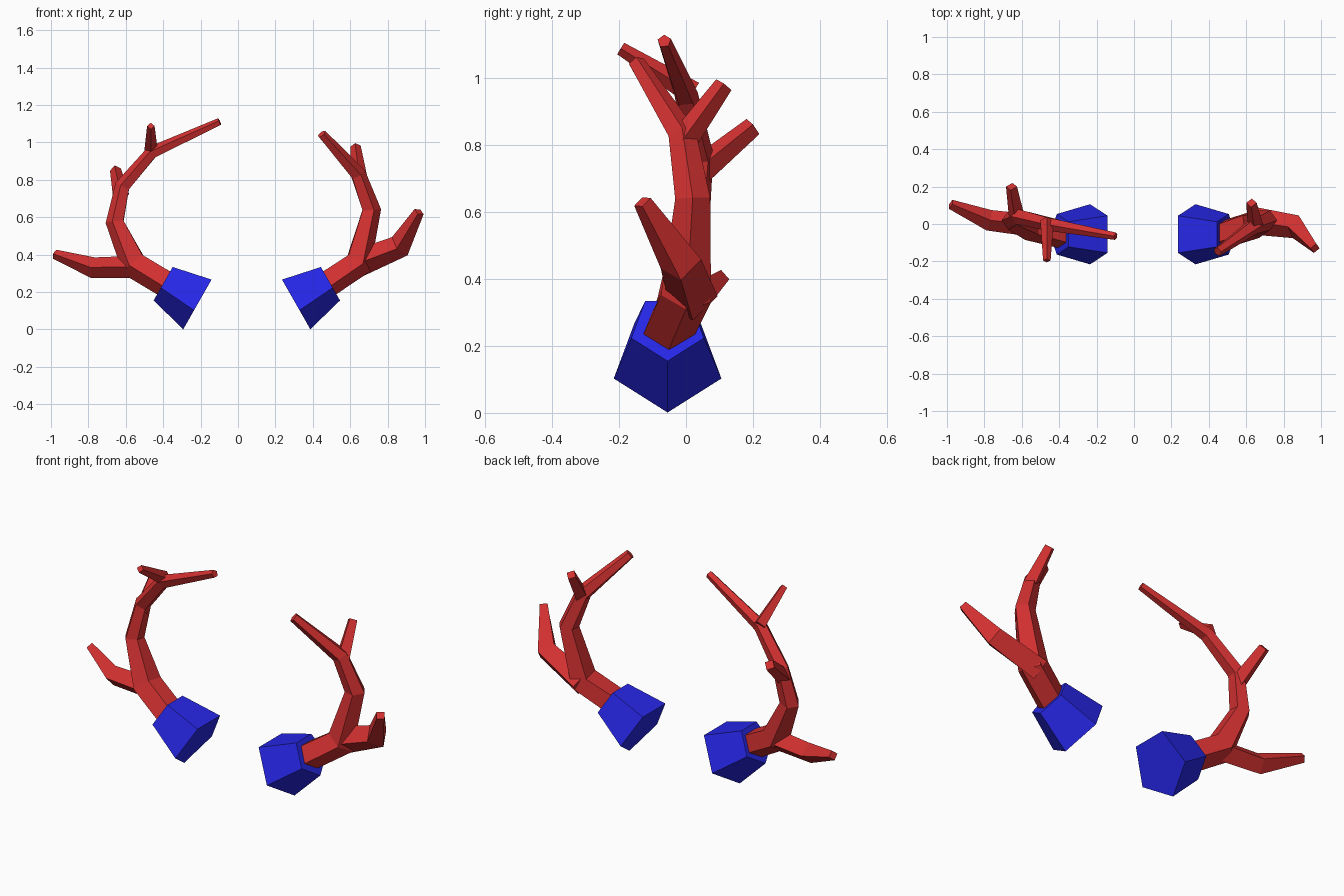
import bpy, bmesh, math
from mathutils import Vector

if "Cube" in bpy.data.objects:
    bpy.data.objects.remove(bpy.data.objects["Cube"])


def colour(name, rgb):
    m = bpy.data.materials.new(name)
    m.diffuse_color = (*rgb, 1)
    m.use_nodes = True
    m.node_tree.nodes["Principled BSDF"].inputs["Base Color"].default_value = m.diffuse_color
    return m


RED = colour("antler_red", (0.65, 0.03, 0.03))
BLUE = colour("base_blue", (0.02, 0.02, 0.8))


def sweep(name, points, sides, side, mat):
    """Faceted tube through (x, y, z, radius) points; a corner faces outward/down."""
    P = [Vector(p[:3]) for p in points]
    bm = bmesh.new()
    rings = []
    for i, p in enumerate(P):
        a = (p - P[i - 1]).normalized() if i else None
        b = (P[i + 1] - p).normalized() if i < len(P) - 1 else None
        t = ((a or b) + (b or a)).normalized()
        r = points[i][3]
        u = Vector((0, 1, 0))
        u = (u - t * u.dot(t)).normalized()
        v = t.cross(u) * -side
        ring = []
        for k in range(sides):
            ang = 2 * math.pi * k / sides
            ring.append(bm.verts.new(p + (v * math.cos(ang) + u * math.sin(ang)) * r))
        rings.append(ring)
    for r0, r1 in zip(rings, rings[1:]):
        for k in range(sides):
            n = (k + 1) % sides
            bm.faces.new((r0[k], r0[n], r1[n], r1[k]))
    bm.faces.new(rings[0])
    bm.faces.new(rings[-1])
    bmesh.ops.recalc_face_normals(bm, faces=bm.faces[:])
    me = bpy.data.meshes.new(name)
    bm.to_mesh(me)
    bm.free()
    me.materials.append(mat)
    ob = bpy.data.objects.new(name, me)
    bpy.context.collection.objects.link(ob)
    return ob


# Pentagonal bases, mirrored about x = 0.047
for side, label in ((-1, "left"), (1, "right")):
    sweep(label + "_base",
          [(0.047 + side * 0.256, -0.055, 0.148, 0.169),
           (0.047 + side * 0.442, -0.055, 0.254, 0.114)], 5, side, BLUE)

# Left antler: main beam and three tines
sweep("left_beam", [
    (-0.36, -0.06, 0.235, 0.078), (-0.555, -0.01, 0.35, 0.08),
    (-0.655, 0.02, 0.575, 0.053), (-0.615, 0.04, 0.765, 0.044),
    (-0.46, 0.0, 0.945, 0.037), (-0.098, -0.065, 1.11, 0.021)], 5, -1, RED)
sweep("left_lower_tine", [
    (-0.53, -0.01, 0.335, 0.06), (-0.775, 0.02, 0.33, 0.056),
    (-0.98, 0.105, 0.402, 0.026)], 4, -1, RED)
sweep("left_back_tine", [
    (-0.625, 0.03, 0.715, 0.044), (-0.655, 0.2, 0.855, 0.03)], 4, -1, RED)
sweep("left_front_tine", [
    (-0.465, 0.02, 0.955, 0.036), (-0.466, -0.195, 1.088, 0.02)], 4, -1, RED)

# Right antler: main beam and two tines
sweep("right_beam", [
    (0.455, -0.06, 0.235, 0.078), (0.64, 0.0, 0.355, 0.08),
    (0.71, 0.02, 0.64, 0.055), (0.64, -0.012, 0.83, 0.044),
    (0.447, -0.148, 1.045, 0.026)], 5, 1, RED)
sweep("right_lower_tine", [
    (0.62, 0.02, 0.345, 0.075), (0.865, -0.015, 0.445, 0.064),
    (0.968, -0.13, 0.63, 0.028)], 4, 1, RED)
sweep("right_back_tine", [
    (0.65, -0.01, 0.81, 0.042), (0.628, 0.113, 0.98, 0.028)], 4, 1, RED)
